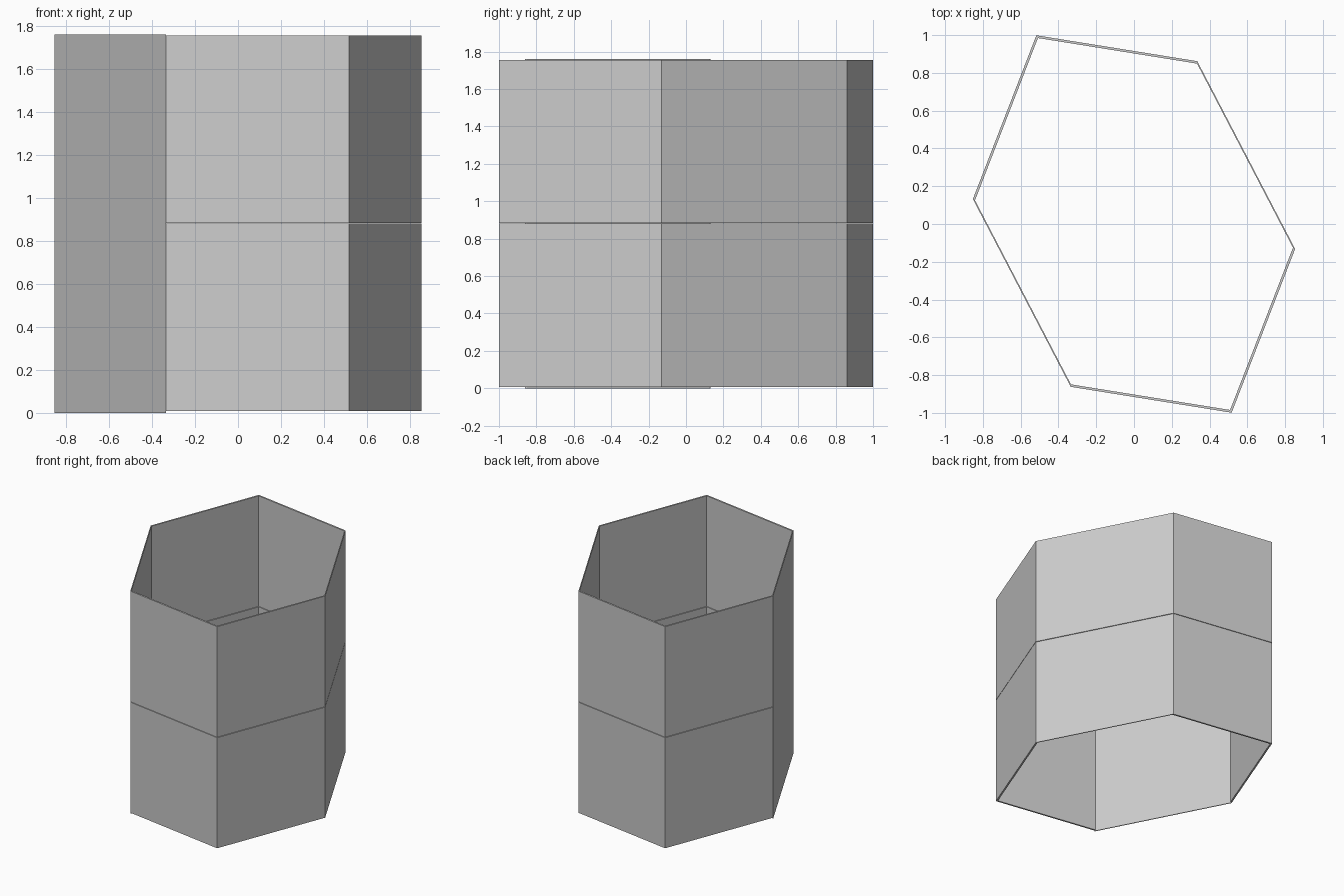
import bpy
from mathutils import Vector
from mathutils.geometry import intersect_line_line

if "Cube" in bpy.data.objects:
    bpy.data.objects.remove(bpy.data.objects["Cube"])

# Half of the irregular hexagon outline; the rest is a half-turn copy
half = [Vector((-0.335, -0.862, 0)), Vector((0.517, -0.999, 0)), Vector((0.853, -0.132, 0))]
outer = half + [-p for p in half]
thickness = [0.013, 0.013, 0.007] * 2


def inset_edge(i):
    a, b = outer[i], outer[(i + 1) % 6]
    d = (b - a).normalized()
    n = Vector((-d.y, d.x, 0)) * thickness[i]
    return a + n, b + n


# Mitred inner outline, with its own wall thickness per side
inner = [intersect_line_line(*inset_edge(i - 1), *inset_edge(i))[0] for i in range(6)]


def wall_panel(name, i, z0, z1):
    j = (i + 1) % 6
    plan = [outer[i], outer[j], inner[j], inner[i]]
    verts = [(p.x, p.y, z) for z in (z0, z1) for p in plan]
    faces = [(3, 2, 1, 0), (4, 5, 6, 7)]
    faces += [(k, (k + 1) % 4, (k + 1) % 4 + 4, k + 4) for k in range(4)]
    mesh = bpy.data.meshes.new(name)
    mesh.from_pydata(verts, [], faces)
    bpy.context.collection.objects.link(bpy.data.objects.new(name, mesh))


# Two stacked tiers of six panels with a fine seam between them
sides = ["front", "front_right", "right", "back", "back_left", "left"]
for tier, z0, z1 in (("lower", 0.008, 0.880), ("upper", 0.884, 1.756)):
    for i, side in enumerate(sides):
        # The left panels stand slightly proud at the rims and meet at the seam
        if side == "left":
            low, high = (0.0, 0.882) if tier == "lower" else (0.882, 1.76)
        else:
            low, high = z0, z1
        wall_panel(f"{tier}_{side}_wall", i, low, high)
